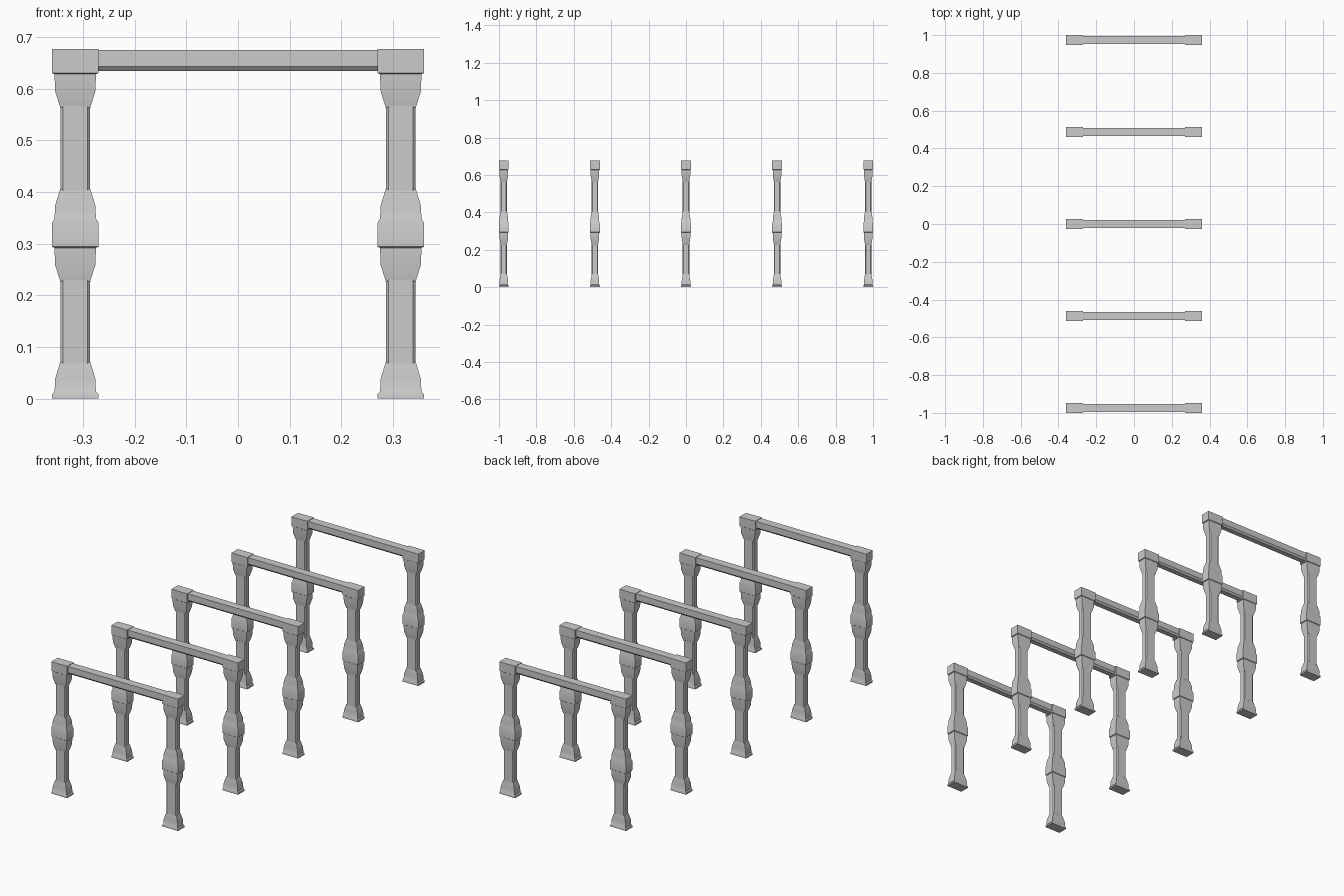
import bpy, bmesh, math

if "Cube" in bpy.data.objects:
    bpy.data.objects.remove(bpy.data.objects["Cube"])

COL_X = 0.315          # column centre offset from the middle
STEP = 0.487           # spacing between frames
DEPTH = 0.58           # column depth / width ratio


def finish(name, bm):
    bmesh.ops.recalc_face_normals(bm, faces=bm.faces)
    me = bpy.data.meshes.new(name)
    bm.to_mesh(me)
    bm.free()
    ob = bpy.data.objects.new(name, me)
    bpy.context.collection.objects.link(ob)
    bpy.ops.object.select_all(action='DESELECT')
    ob.select_set(True)
    bpy.context.view_layer.objects.active = ob
    bpy.ops.object.shade_smooth_by_angle(angle=math.radians(30))
    return ob


def loft(name, rings):
    bm = bmesh.new()
    loops = [[bm.verts.new(p) for p in r] for r in rings]
    n = len(loops[0])
    for a, b in zip(loops, loops[1:]):
        for i in range(n):
            j = (i + 1) % n
            bm.faces.new((a[i], a[j], b[j], b[i]))
    bm.faces.new(loops[0])
    bm.faces.new(loops[-1])
    return finish(name, bm)


def rect_loft(name, profile, x):
    # profile: (half width, z)
    return loft(name, [[(x + sx * w, sy * w * DEPTH, z)
                        for sx, sy in ((-1, -1), (1, -1), (1, 1), (-1, 1))]
                       for w, z in profile])


def shaft(name, x, z0, z1):
    # rectangular post with chamfered vertical corners
    w, d, c = 0.029, 0.0175, 0.005
    sec = [(-w + c, -d), (w - c, -d), (w, -d + c), (w, d - c),
           (w - c, d), (-w + c, d), (-w, d - c), (-w, -d + c)]
    return loft(name, [[(x + px, py, z) for px, py in sec] for z in (z0, z1)])


base = [(.045, 0), (.045, .008), (.040, .014), (.039, .038), (.029, .071)]
flare = [(.029, .227), (.039, .259), (.040, .288), (.0405, .292), (.045, .294)]
collar = flare + [(.045, .340), (.040, .349), (.039, .374), (.029, .406)]
cap = [(w, z + .336) for w, z in flare] + [(.045, .677)]

# One frame: two columns and a beam
parts = []
for side, x in (("left", -COL_X), ("right", COL_X)):
    parts += [rect_loft(side + "_base", base, x),
              rect_loft(side + "_collar", collar, x),
              rect_loft(side + "_capital", cap, x),
              shaft(side + "_lower_shaft", x, .068, .230),
              shaft(side + "_upper_shaft", x, .403, .566)]

# Crossbeam with chamfered lower edges
section = [(-.021, .675), (-.021, .643), (-.013, .634),
           (.013, .634), (.021, .643), (.021, .675)]
parts.append(loft("crossbeam", [[(x, y, z) for y, z in section]
                                for x in (-.275, .275)]))

# Repeat the frame along the depth
for i in range(5):
    y = (i - 2) * STEP
    for p in parts:
        ob = p if i == 2 else p.copy()
        if i != 2:
            bpy.context.collection.objects.link(ob)
        ob.location.y = y
